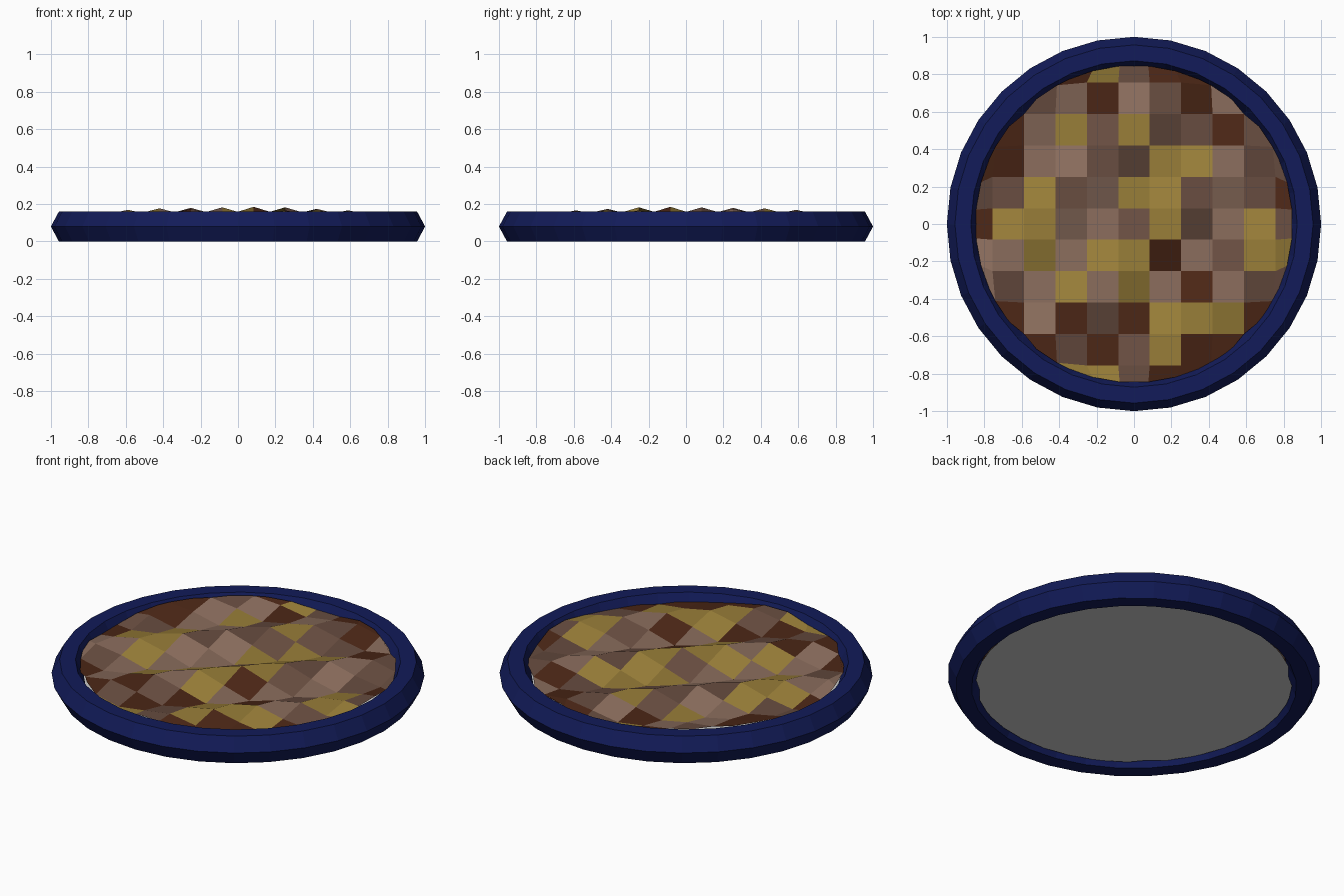
import bpy, bmesh, math
from mathutils import Vector

if "Cube" in bpy.data.objects:
    bpy.data.objects.remove(bpy.data.objects["Cube"])


def material(name, rgb):
    m = bpy.data.materials.new(name)
    m.diffuse_color = (*rgb, 1)
    m.use_nodes = True
    m.node_tree.nodes["Principled BSDF"].inputs["Base Color"].default_value = m.diffuse_color
    return m


def make_object(name, bm, mats=()):
    me = bpy.data.meshes.new(name)
    bm.to_mesh(me)
    bm.free()
    ob = bpy.data.objects.new(name, me)
    bpy.context.collection.objects.link(ob)
    for m in mats:
        me.materials.append(m)
    return ob


# Rim: six-sided section swept round 32 steps
SIDES = 32
SECTION = [(1.0, .08), (.957, .16), (.872, .16), (.83, .08), (.872, 0), (.957, 0)]
bm = bmesh.new()
rings = []
for s in range(SIDES):
    a = 2 * math.pi * s / SIDES
    rings.append([bm.verts.new((r * math.cos(a), r * math.sin(a), z)) for r, z in SECTION])
for s in range(SIDES):
    p, q = rings[s], rings[(s + 1) % SIDES]
    for k in range(6):
        n = (k + 1) % 6
        bm.faces.new((p[k], q[k], q[n], p[n]))
bmesh.ops.recalc_face_normals(bm, faces=bm.faces)
make_object("rim", bm, [material("rim_blue", (.006, .011, .1))])

# Patchwork layout, back row first: Y yellow, K dark, L light brown, B mid brown
PATCHES = [
    "...KYBKK...",
    "..BLKLBKL..",
    ".KLYBYBBKB.",
    "KKLLBBYYLBB",
    "BBYBLYYBLBK",
    "KYYLLBYBLYB",
    "LLYLYYKLBYY",
    "LBLYLYLKLBB",
    ".KLKBKYYYK.",
    "..KBKBYKK..",
    "...YYBKK...",
]
CELL, RADIUS = .168, .848


def wave(x, y):
    # diagonal ripples that fade toward the rim
    fade = 1 - .9 * (x * x + y * y)
    return .133 + .053 * fade * math.cos(math.pi / 2 * ((y - x) / CELL + 1))


def patch_sheet(height, flip=False):
    # square grid with its outer points pulled in to the circle
    bm = bmesh.new()
    grid = {}
    for i in range(12):
        for j in range(12):
            p = Vector(((i - 5.5) * CELL, (5.5 - j) * CELL))
            if p.length > RADIUS:
                p *= RADIUS / p.length
            grid[i, j] = bm.verts.new((p.x, p.y, height(p.x, p.y)))
    for j, row in enumerate(PATCHES):
        for i, c in enumerate(row):
            if c == ".":
                continue
            quad = [grid[i, j], grid[i, j + 1], grid[i + 1, j + 1], grid[i + 1, j]]
            f = bm.faces.new(quad[::-1] if flip else quad)
            f.material_index = 0 if flip else "YKLB".index(c)
    bmesh.ops.delete(bm, geom=[v for v in bm.verts if not v.link_faces], context='VERTS')
    return bm


# Rippled top surface and flat grey underside
make_object("patchwork_surface", patch_sheet(wave), [
    material("yellow", (.32, .21, .04)),
    material("dark_brown", (.072, .02, .008)),
    material("light_brown", (.26, .155, .11)),
    material("mid_brown", (.14, .075, .052)),
])
make_object("base_plate", patch_sheet(lambda x, y: .025, flip=True))
